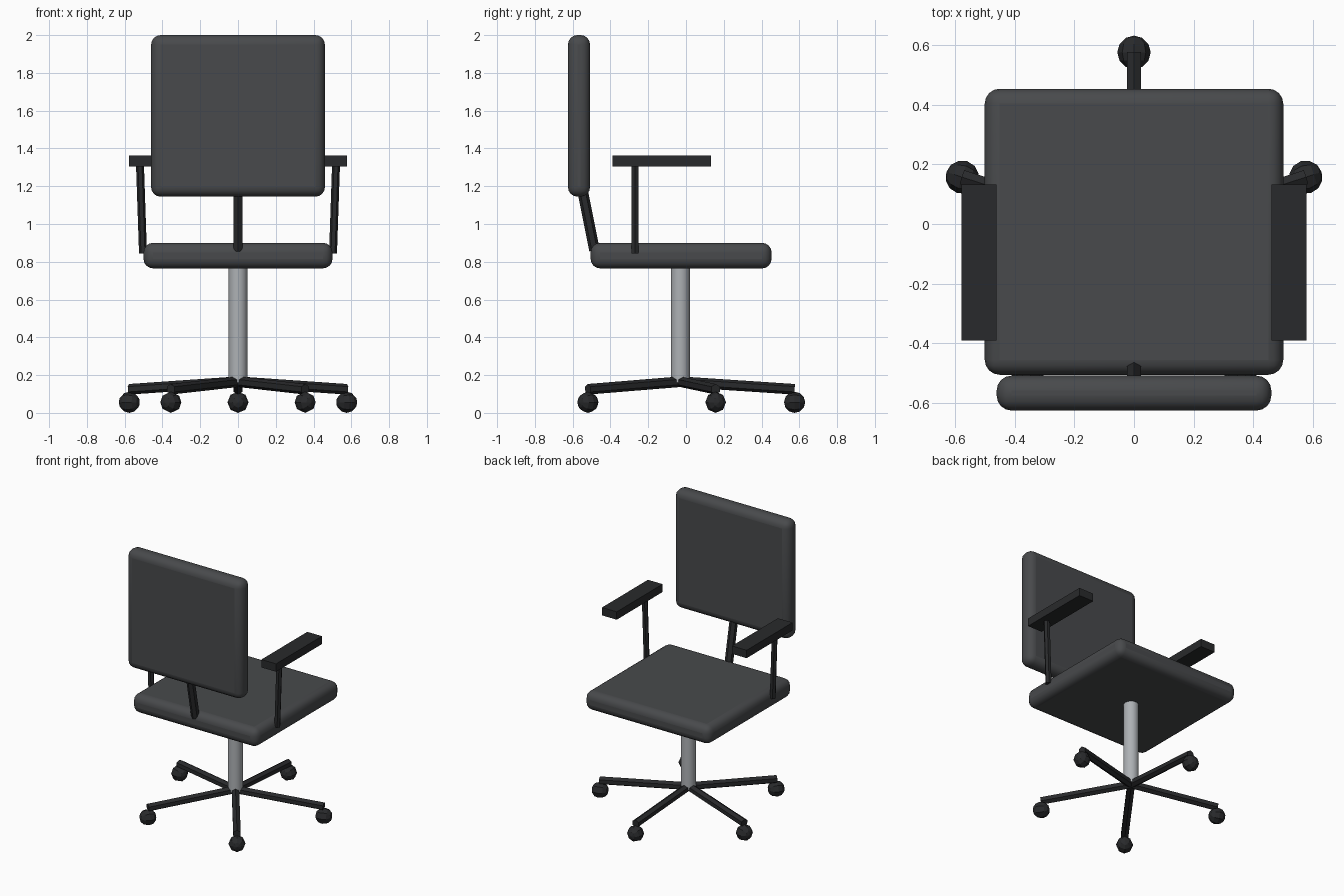
import bpy, math
from mathutils import Vector

if "Cube" in bpy.data.objects:
    bpy.data.objects.remove(bpy.data.objects["Cube"])


def material(name, color):
    m = bpy.data.materials.new(name)
    m.diffuse_color = (*color, 1)
    m.use_nodes = True
    m.node_tree.nodes["Principled BSDF"].inputs["Base Color"].default_value = m.diffuse_color
    return m


FABRIC = material("fabric", (0.065, 0.068, 0.072))
PLASTIC = material("plastic", (0.022, 0.023, 0.025))
METAL = material("metal", (0.42, 0.44, 0.46))


def finish(name, mat):
    ob = bpy.context.object
    ob.name = name
    ob.data.materials.append(mat)
    return ob


def box(name, lo, hi, mat, bevel=0):
    lo, hi = Vector(lo), Vector(hi)
    bpy.ops.mesh.primitive_cube_add(size=1, location=(lo + hi) / 2)
    ob = finish(name, mat)
    ob.scale = hi - lo
    bpy.ops.object.transform_apply(location=False, rotation=False, scale=True)
    if bevel:
        mod = ob.modifiers.new("rounding", 'BEVEL')
        mod.width, mod.segments = bevel, 4
        bpy.ops.object.shade_smooth_by_angle(angle=math.radians(35))
    return ob


def rod(name, a, b, radius, sides, mat):
    a, b = Vector(a), Vector(b)
    bpy.ops.mesh.primitive_cylinder_add(vertices=sides, radius=radius,
                                        depth=(b - a).length, location=(a + b) / 2)
    ob = finish(name, mat)
    ob.rotation_euler = (b - a).to_track_quat('Z', 'Y').to_euler()
    return ob


# Cushions
box("seat", (-0.5, -0.505, 0.765), (0.5, 0.453, 0.9), FABRIC, 0.05)
box("backrest", (-0.46, -0.625, 1.145), (0.46, -0.508, 2.0), FABRIC, 0.05)
rod("backrest_post", (0, -0.484, 0.86), (0, -0.55, 1.19), 0.028, 6, PLASTIC)

# Gas column
CY = -0.03
rod("column", (0, CY, 0.16), (0, CY, 0.78), 0.05, 16, METAL)
bpy.ops.object.shade_smooth_by_angle(angle=math.radians(35))

# Five-star base with casters
for i in range(5):
    t = math.radians(90 + 72 * i)
    dx, dy = math.cos(t), math.sin(t)
    tip = (0.605 * dx, CY + 0.605 * dy)
    rod(f"base_leg_{i + 1}", (0, CY, 0.165), (*tip, 0.125), 0.028, 6, PLASTIC)
    bpy.ops.mesh.primitive_uv_sphere_add(segments=8, ring_count=6, radius=0.056,
                                         location=(*tip, 0.056))
    finish(f"caster_{i + 1}", PLASTIC).rotation_euler = (0, math.pi / 2, t)

# Armrests
for side, s in (("left", -1), ("right", 1)):
    x = sorted((s * 0.46, s * 0.577))
    box(f"{side}_armrest", (x[0], -0.39, 1.305), (x[1], 0.133, 1.362), PLASTIC)
    rod(f"{side}_arm_post", (s * 0.503, -0.27, 0.845), (s * 0.519, -0.27, 1.315),
        0.021, 6, PLASTIC)
